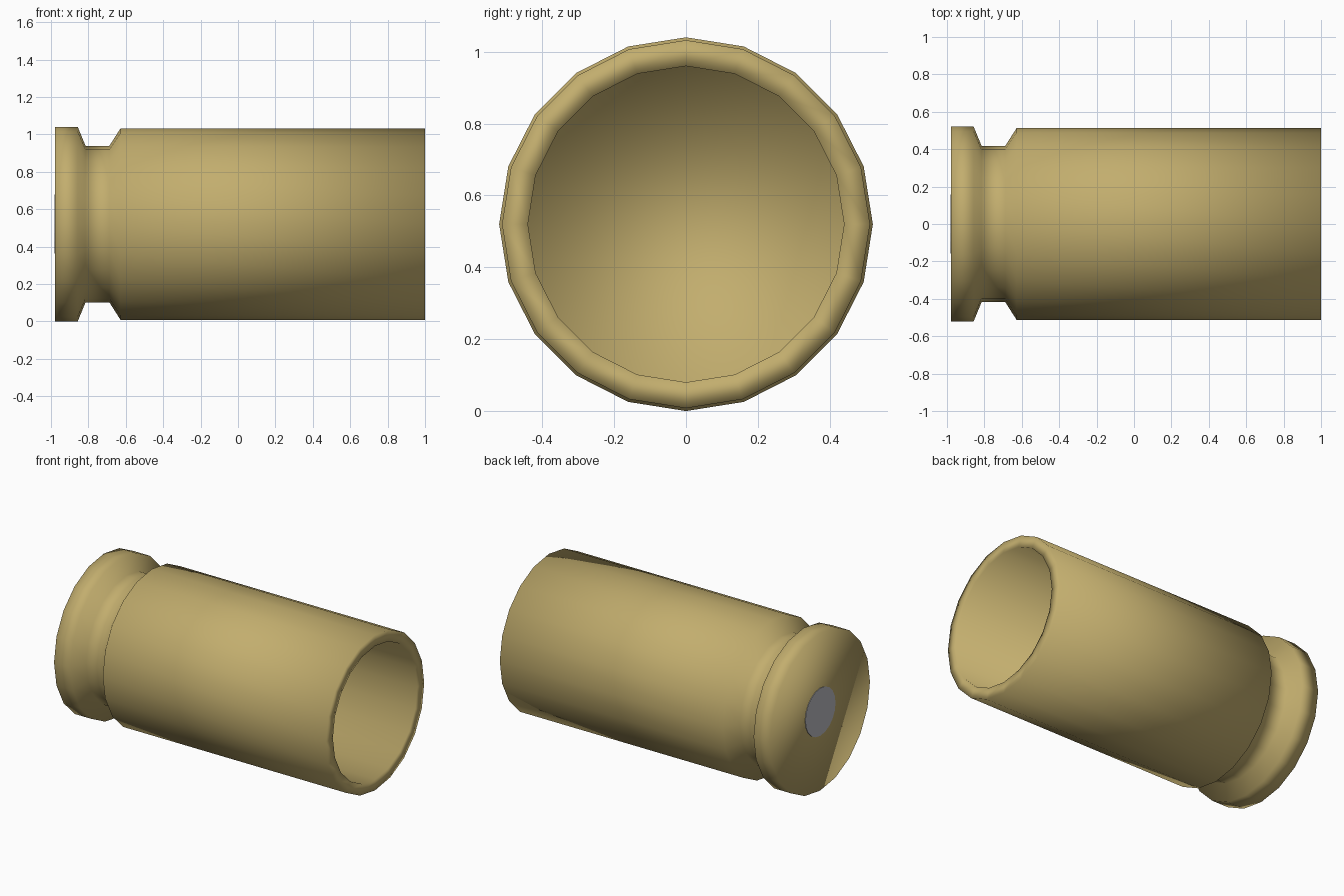
import bpy
import bmesh
from math import cos, sin, tau

SIDES = 20
AXIS_HEIGHT = 0.52

if "Cube" in bpy.data.objects:
    bpy.data.objects.remove(bpy.data.objects["Cube"])


def make_material(name, color):
    mat = bpy.data.materials.new(name)
    mat.use_nodes = True
    mat.diffuse_color = (*color, 1)
    mat.node_tree.nodes["Principled BSDF"].inputs["Base Color"].default_value = (*color, 1)
    return mat


def lathe(name, profile, mat):
    """Spin (x, radius) points around the long axis and cap both ends."""
    bm = bmesh.new()
    rings = []
    for x, r in profile:
        rings.append([bm.verts.new((x, r * cos(tau * k / SIDES), r * sin(tau * k / SIDES)))
                      for k in range(SIDES)])
    for a, b in zip(rings, rings[1:]):
        for k in range(SIDES):
            n = (k + 1) % SIDES
            bm.faces.new((a[k], a[n], b[n], b[k]))
    bm.faces.new(rings[0])
    bm.faces.new(rings[-1])
    bmesh.ops.recalc_face_normals(bm, faces=bm.faces)
    for face in bm.faces:
        face.smooth = True
    mesh = bpy.data.meshes.new(name)
    bm.to_mesh(mesh)
    bm.free()
    mesh.materials.append(mat)
    obj = bpy.data.objects.new(name, mesh)
    obj.location.z = AXIS_HEIGHT
    bpy.context.collection.objects.link(obj)
    return obj


brass = make_material("brass", (0.54, 0.42, 0.155))
steel = make_material("grey_steel", (0.50, 0.50, 0.53))

# Hollow casing: rim, groove, shoulder, wall, mouth, then back down the bore
lathe("casing", [
    (-0.978, 0.52), (-0.857, 0.52), (-0.815, 0.418), (-0.688, 0.418),
    (-0.628, 0.512), (1.0, 0.512), (1.0, 0.44), (-0.6, 0.44),
], brass)

# Small round plate in the middle of the base
primer = lathe("primer", [(-0.981, 0.157), (-0.975, 0.157)], steel)
for face in primer.data.polygons:
    face.use_smooth = False
